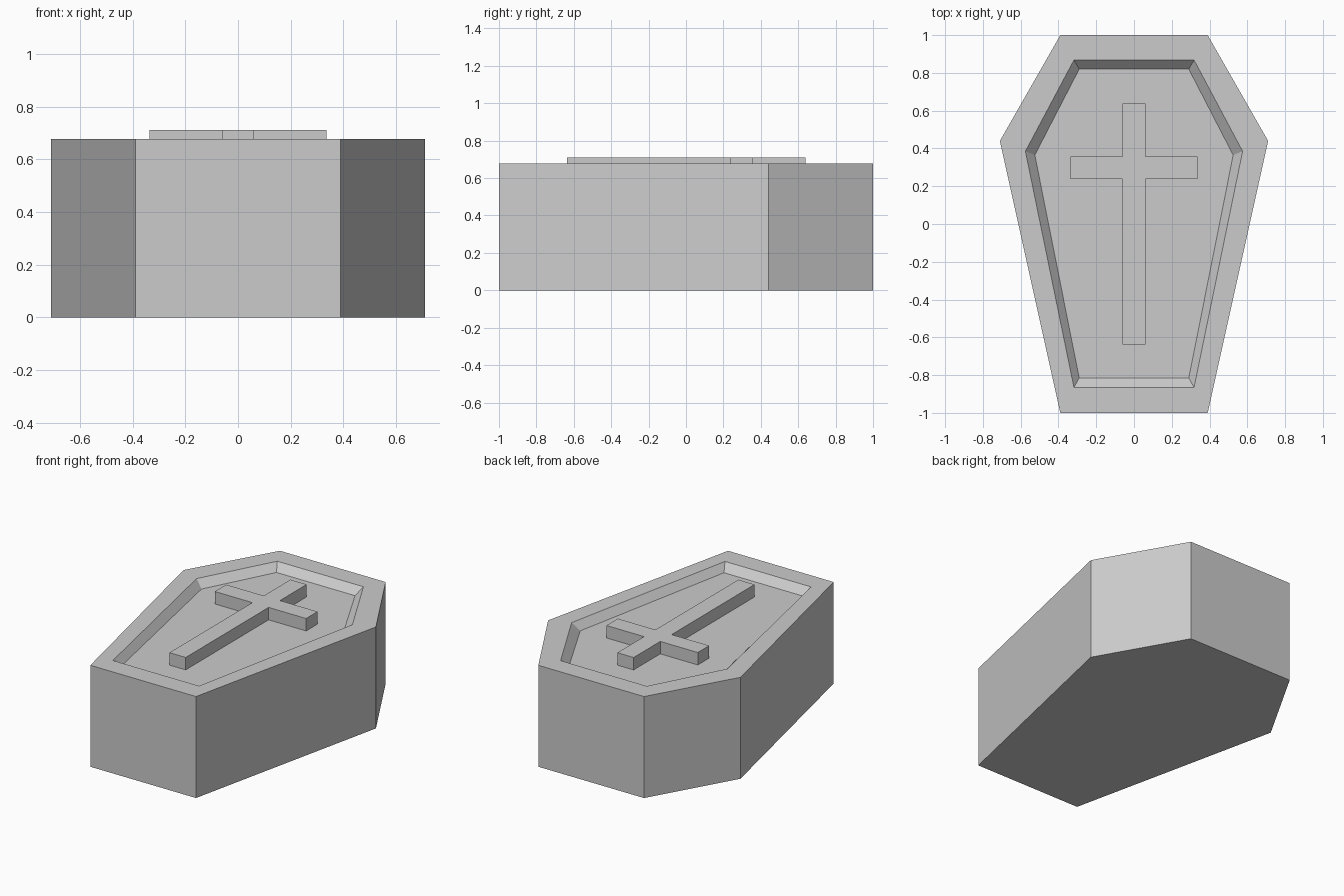
import bpy, bmesh

if "Cube" in bpy.data.objects:
    bpy.data.objects.remove(bpy.data.objects["Cube"])


def mirrored(right):
    """Close a right-hand profile (bottom to top) with its mirror image."""
    return right + [(-x, y) for x, y in reversed(right)]


def loft(name, rings):
    """Skin a stack of (profile, z) rings and cap both ends."""
    bm = bmesh.new()
    loops = [[bm.verts.new((x, y, z)) for x, y in mirrored(p)] for p, z in rings]
    for a, b in zip(loops, loops[1:]):
        n = len(a)
        for i in range(n):
            j = (i + 1) % n
            bm.faces.new((a[i], a[j], b[j], b[i]))
    bm.faces.new(loops[0][::-1])
    bm.faces.new(loops[-1])
    bmesh.ops.recalc_face_normals(bm, faces=bm.faces)
    mesh = bpy.data.meshes.new(name)
    bm.to_mesh(mesh)
    bm.free()
    obj = bpy.data.objects.new(name, mesh)
    bpy.context.collection.objects.link(obj)
    return obj


TOP, FLOOR, CROSS_TOP = 0.677, 0.628, 0.711

# Coffin body: walls, flat rim, sloped lip and sunken lid panel
outer = [(0.39, -1.0), (0.71, 0.44), (0.39, 1.0)]
rim = [(0.318, -0.865), (0.575, 0.385), (0.318, 0.868)]
panel = [(0.29, -0.815), (0.525, 0.365), (0.29, 0.82)]
loft("coffin_body", [(outer, 0), (outer, TOP), (rim, TOP), (panel, FLOOR)])

# Raised cross standing on the lid panel
cross = [(0.06, -0.637), (0.06, 0.237), (0.337, 0.237),
         (0.337, 0.357), (0.06, 0.357), (0.06, 0.638)]
loft("lid_cross", [(cross, FLOOR), (cross, CROSS_TOP)])
